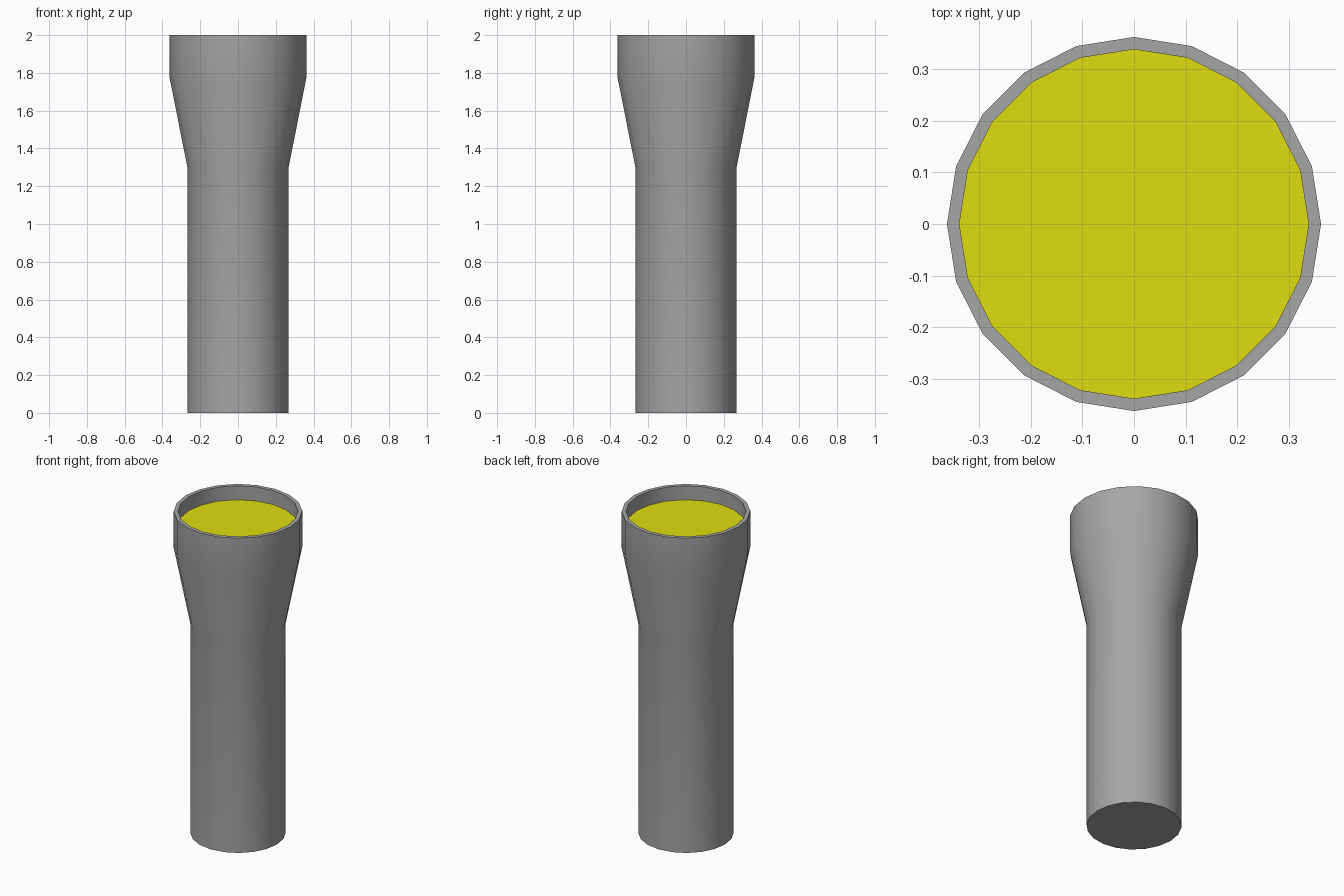
import bpy
import bmesh
import math

cube = bpy.data.objects.get("Cube")
if cube:
    bpy.data.objects.remove(cube, do_unlink=True)

SIDES = 20


def make_material(name, color):
    mat = bpy.data.materials.new(name)
    mat.use_nodes = True
    mat.diffuse_color = color
    mat.node_tree.nodes["Principled BSDF"].inputs["Base Color"].default_value = color
    return mat


def lathe(name, profile, mat, cap_first=False):
    """Revolve (radius, height) points around z, listed bottom-outside upward."""
    bm = bmesh.new()
    rings = []
    for r, z in profile:
        angles = [math.tau * i / SIDES for i in range(SIDES)]
        rings.append([bm.verts.new((r * math.cos(a), r * math.sin(a), z)) for a in angles])
    for low, high in zip(rings, rings[1:]):
        for i in range(SIDES):
            j = (i + 1) % SIDES
            bm.faces.new((low[i], low[j], high[j], high[i]))
    if cap_first:
        bm.faces.new(rings[0][::-1])
    if not cap_first or len(rings) > 1:
        bm.faces.new(rings[-1])
    mesh = bpy.data.meshes.new(name)
    bm.to_mesh(mesh)
    bm.free()
    mesh.materials.append(mat)
    obj = bpy.data.objects.new(name, mesh)
    bpy.context.collection.objects.link(obj)
    bpy.ops.object.select_all(action="DESELECT")
    obj.select_set(True)
    bpy.context.view_layer.objects.active = obj
    bpy.ops.object.shade_smooth_by_angle(angle=math.radians(30))
    return obj


grey = make_material("casing grey", (0.38, 0.38, 0.38, 1))
yellow = make_material("lens yellow", (0.73, 0.73, 0.005, 1))

# Casing: straight handle, flared neck, head, rim and recessed cup
HEAD, BORE, LENS_Z = 0.362, 0.338, 1.913
lathe("casing", [(0.268, 0), (0.268, 1.30), (HEAD, 1.775), (HEAD, 2),
                 (BORE, 2), (BORE, LENS_Z - 0.01)], grey, cap_first=True)

# Lens: flat disc set inside the rim
lathe("lens", [(BORE, LENS_Z)], yellow)
